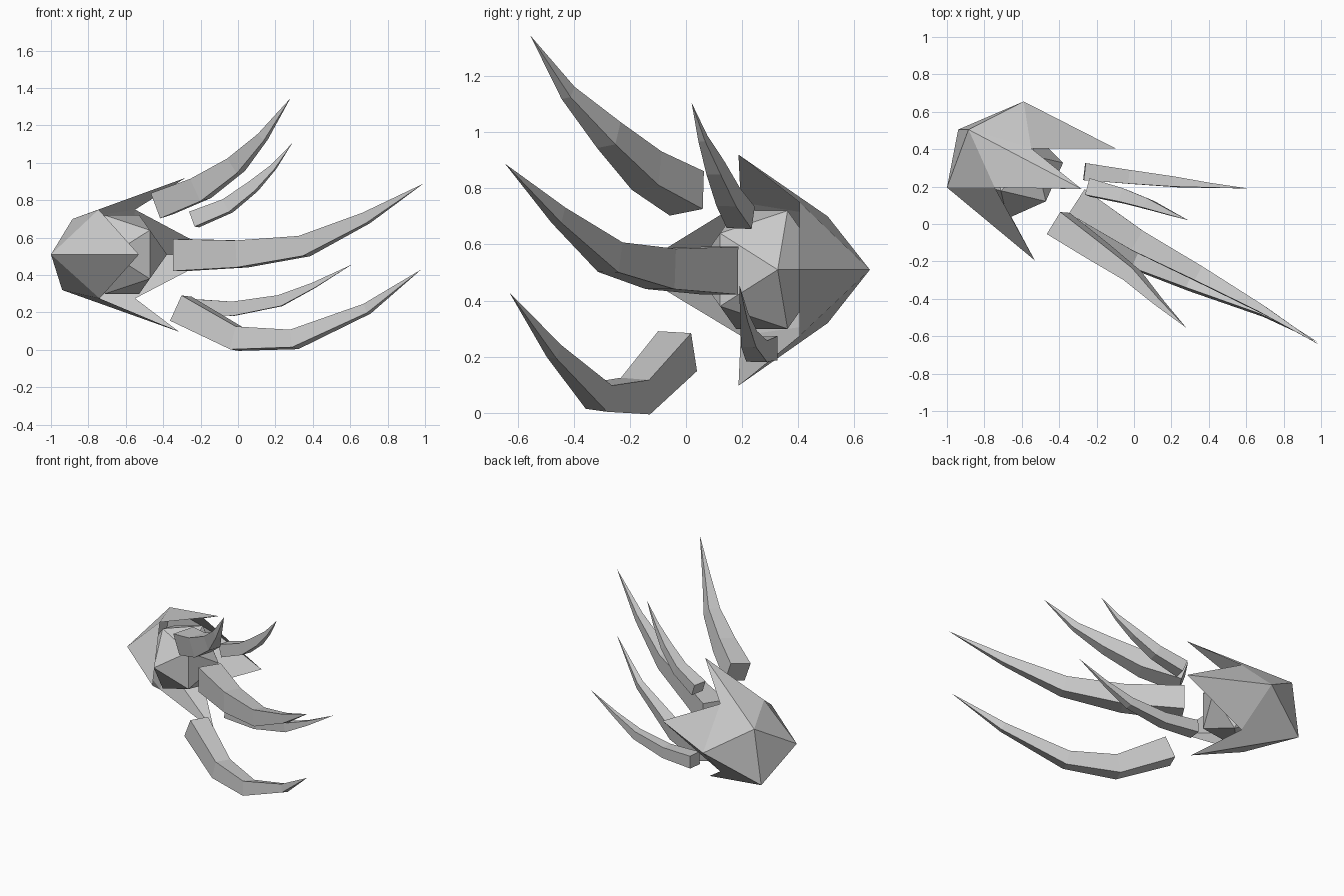
import bpy, bmesh
from mathutils import Vector

if "Cube" in bpy.data.objects:
    bpy.data.objects.remove(bpy.data.objects["Cube"])


def make_mesh(name, verts, faces):
    bm = bmesh.new()
    vs = [bm.verts.new(v) for v in verts]
    for f in faces:
        bm.faces.new([vs[i] for i in f])
    bmesh.ops.recalc_face_normals(bm, faces=bm.faces)
    mesh = bpy.data.meshes.new(name)
    bm.to_mesh(mesh)
    bm.free()
    obj = bpy.data.objects.new(name, mesh)
    bpy.context.collection.objects.link(obj)
    return obj


def claw(name, path, sizes, across):
    """Four-sided tapering horn: rings along the path, closed base, pointed tip."""
    pts = [Vector(p) for p in path]
    verts, faces = [], [(3, 2, 1, 0)]
    for i, (half_w, half_h) in enumerate(sizes):
        tangent = (pts[i + 1] - pts[i]).normalized()
        if i:
            tangent = (tangent + (pts[i] - pts[i - 1]).normalized()).normalized()
        w = Vector(across)
        w = (w - tangent * w.dot(tangent)).normalized()
        n = w.cross(tangent)
        for a, b in ((-1, -1), (1, -1), (1, 1), (-1, 1)):
            verts.append(pts[i] + w * a * half_w + n * b * half_h)
    verts.append(pts[-1])
    last = 4 * (len(sizes) - 1)
    for k in range(4):
        m = (k + 1) % 4
        for r in range(0, last, 4):
            faces.append((r + k, r + m, r + 4 + m, r + 4 + k))
        faces.append((last + k, last + m, last + 4))
    return make_mesh(name, verts, faces)


BIG = [(.078, .085), (.06, .072), (.042, .055), (.021, .03)]
MID = [(.07, .072), (.056, .066), (.04, .048), (.02, .025)]
SMALL = [(.046, .043), (.037, .038), (.027, .03), (.013, .015)]

# Five curved claws
claw("middle_claw", [(-.305, .12, .507), (.02, -.09, .513), (.355, -.27, .555),
                     (.685, -.455, .705), (.99, -.645, .888)], BIG, (.55, .83, 0))
claw("lower_claw", [(-.305, -.03, .22), (-.005, -.18, .06), (.3, -.31, .056),
                    (.69, -.47, .22), (.98, -.63, .43)],
     [(.065, .075), (.055, .063), (.042, .048), (.02, .027)], (.5, .83, -.1))
claw("upper_claw", [(-.405, .003, .782), (-.2, -.14, .863), (-.01, -.275, .99),
                    (.133, -.42, 1.14), (.28, -.555, 1.345)], MID, (.6, .78, .2))
claw("upper_small_claw", [(-.235, .195, .697), (-.055, .15, .77), (.08, .105, .873),
                          (.19, .06, .978), (.29, .02, 1.105)], SMALL, (.35, .9, 0))
claw("lower_small_claw", [(-.265, .28, .23), (-.025, .252, .22), (.225, .225, .263),
                          (.405, .207, .345), (.61, .19, .457)], SMALL, (.2, .97, 0))

# Faceted core: icosahedron with its front edge turned towards the claws
PHI, S = 1.618, .13
centre = Vector((-.62, .27, .51))
fwd, side, up = Vector((.707, -.707, 0)), Vector((.707, .707, 0)), Vector((0, 0, 1))
bm = bmesh.new()
for a in (-1, 1):
    for b in (-PHI, PHI):
        for v in (fwd * b + up * a, fwd * a + side * b, side * a + up * b):
            bm.verts.new(centre + v * S)
bmesh.ops.convex_hull(bm, input=bm.verts)
mesh = bpy.data.meshes.new("core")
bm.to_mesh(mesh)
bm.free()
bpy.context.collection.objects.link(bpy.data.objects.new("core", mesh))

# Open shell with four spikes around the core
shell = [
    (-.885, .505, .70), (-.94, .505, .32),      # back edge: top, bottom
    (-1, .195, .51), (-.59, .655, .51),         # sides: left, right
    (-.745, .195, .75), (-.55, .405, .75),      # upper notches
    (-.74, .195, .275), (-.55, .405, .275),     # lower notches
    (-.53, -.195, .51), (-.10, .405, .51),      # side spikes
    (-.28, .187, .92), (-.315, .187, .097),     # top and bottom spikes
]
faces = [(0, 1, 2), (0, 1, 3)]
for back, left, right, tip in ((0, 4, 5, 10), (1, 6, 7, 11)):
    for flank, notch, spike in ((2, left, 8), (3, right, 9)):
        faces += [(back, flank, notch), (back, notch, tip), (flank, notch, spike)]
make_mesh("spiked_shell", shell, faces)
